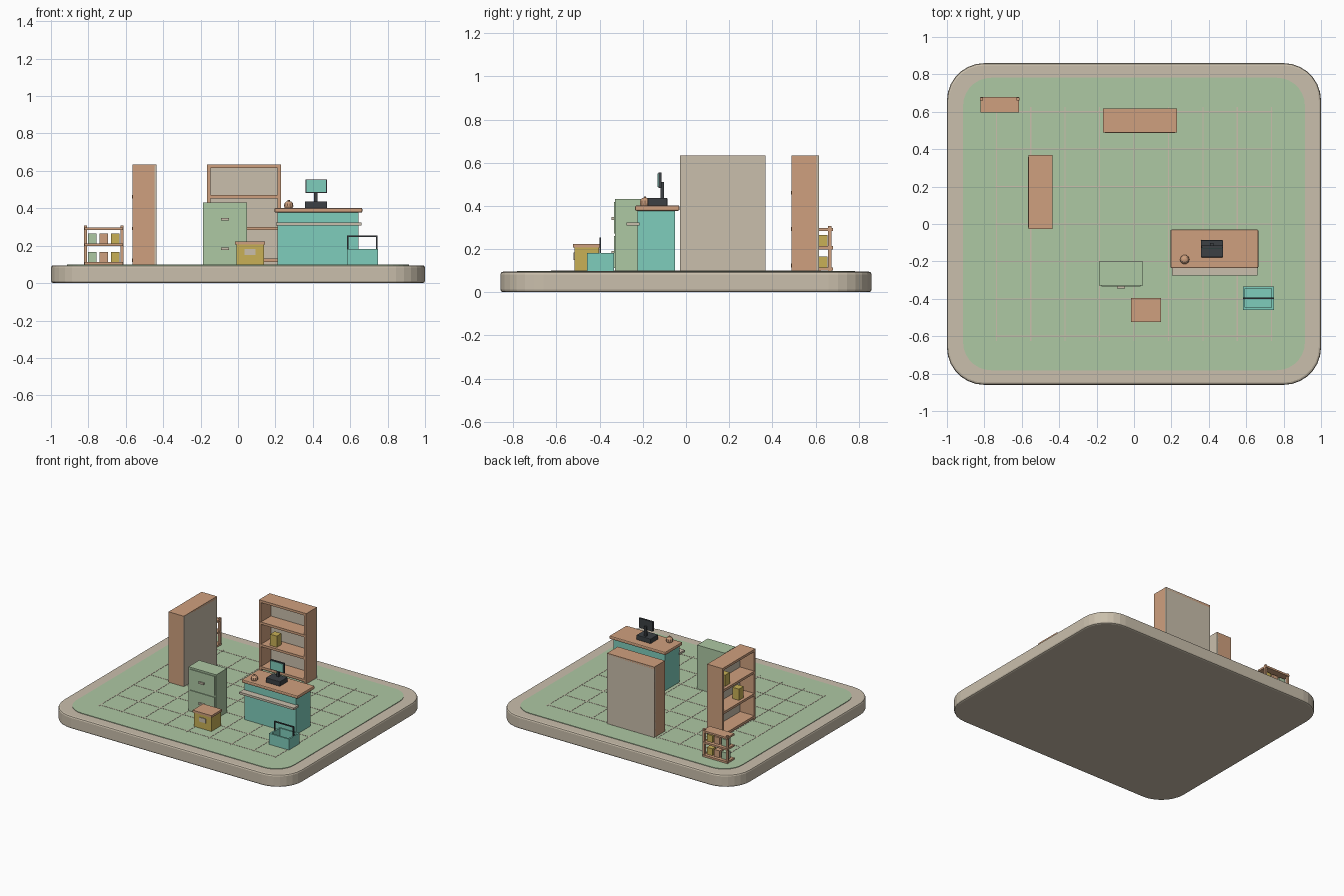
import bpy, bmesh, math

if "Cube" in bpy.data.objects:
    bpy.data.objects.remove(bpy.data.objects["Cube"])

# ---------- colours ----------
def lin(c):
    c /= 255
    return c / 12.92 if c <= 0.04045 else ((c + 0.055) / 1.055) ** 2.4

def mat(name, r, g, b):
    m = bpy.data.materials.new(name)
    m.diffuse_color = (lin(r), lin(g), lin(b), 1)
    m.use_nodes = True
    m.node_tree.nodes["Principled BSDF"].inputs["Base Color"].default_value = m.diffuse_color
    return m

TAN = mat("warm_tan", 202, 191, 172)
GREEN = mat("sage_green", 174, 200, 164)
WOOD = mat("orange_wood", 207, 160, 126)
TEAL = mat("teal", 127, 205, 188)
YELLOW = mat("mustard", 200, 176, 86)
DARK = mat("charcoal", 60, 64, 68)

# ---------- helpers ----------
def finish(bm, name, m, bevel=0, seg=2):
    bmesh.ops.recalc_face_normals(bm, faces=bm.faces)
    me = bpy.data.meshes.new(name)
    bm.to_mesh(me)
    bm.free()
    me.materials.append(m)
    ob = bpy.data.objects.new(name, me)
    bpy.context.collection.objects.link(ob)
    if bevel:
        b = ob.modifiers.new("bevel", "BEVEL")
        b.width, b.segments = bevel, seg
        b.limit_method, b.angle_limit = "ANGLE", math.radians(50)
    return ob

def box(name, x0, x1, y0, y1, z0, z1, m, bevel=0):
    bm = bmesh.new()
    bmesh.ops.create_cube(bm, size=1)
    for v in bm.verts:
        v.co = (x0 + (v.co.x + .5) * (x1 - x0), y0 + (v.co.y + .5) * (y1 - y0),
                z0 + (v.co.z + .5) * (z1 - z0))
    return finish(bm, name, m, bevel)

def rounded_slab(name, hx, hy, r, z0, z1, m, bevel=0, n=7):
    bm = bmesh.new()
    pts = []
    for k, (sx, sy) in enumerate([(1, 1), (-1, 1), (-1, -1), (1, -1)]):
        for i in range(n + 1):
            a = math.pi / 2 * (k + i / n)
            pts.append((sx * (hx - r) + r * math.cos(a), sy * (hy - r) + r * math.sin(a), z0))
    f = bm.faces.new([bm.verts.new(p) for p in pts])
    top = bmesh.ops.extrude_face_region(bm, geom=[f])["geom"]
    for v in top:
        if isinstance(v, bmesh.types.BMVert):
            v.co.z = z1
    return finish(bm, name, m, bevel)

def lathe(name, cx, cy, prof, m, n=12):
    bm = bmesh.new()
    vs = [bm.verts.new((r, 0, z)) for r, z in prof]
    es = [bm.edges.new(p) for p in zip(vs, vs[1:])]
    bmesh.ops.spin(bm, geom=vs + es, cent=(0, 0, 0), axis=(0, 0, 1),
                   angle=2 * math.pi, steps=n)
    bmesh.ops.remove_doubles(bm, verts=bm.verts, dist=1e-5)
    bmesh.ops.translate(bm, verts=bm.verts, vec=(cx, cy, 0))
    return finish(bm, name, m)

# ---------- floor ----------
rounded_slab("base_slab", 1, .86, .2, 0, .095, TAN, .012)
rounded_slab("floor_mat", .914, .782, .15, .09, .099, GREEN)
for i in range(9):
    x = (i - 4) * .184
    box("floor_line_y", x - .003, x + .003, -.625, .625, .097, .1005, TAN)
for i in range(7):
    y = (i - 3) * .2
    box("floor_line_x", -.74, .74, y - .003, y + .003, .097, .1004, TAN)

# ---------- tall bookshelves ----------
def bookshelf(cx, cy, turn, books):
    w, d = .198, .064
    parts = [box("shelf_back", -w, w, d - .012, d, .099, .63, TAN)]
    for s in (-1, 1):
        a, b = sorted((s * w, s * (w - .018)))
        parts.append(box("shelf_side", a, b, -d, d - .004, .099, .632, WOOD))
    parts.append(box("shelf_top", -w, w, -d, d, .615, .633, WOOD))
    for z in (.114, .283, .452):
        parts.append(box("shelf_board", -w + .01, w - .01, -d - .003, d - .01, z, z + .018, WOOD))
    for bx, z in books:
        parts.append(box("shelf_book", bx - .028, bx + .028, -.045, .01, z, z + .085, YELLOW))
    for p in parts:
        p.location = (cx, cy, 0)
        p.rotation_euler.z = turn

bookshelf(.032, .553, 0, [(-.09, .301)])
bookshelf(-.499, .17, -math.pi / 2, [(-.11, .47), (.055, .301)])

# ---------- counter ----------
box("counter_body", .21, .645, -.225, -.05, .099, .38, TEAL)
box("counter_top", .195, .665, -.236, -.03, .377, .402, WOOD, .007)
box("counter_ledge", .203, .66, -.275, -.215, .308, .324, TAN)

# till with screen
box("till_base", .357, .476, -.178, -.086, .4, .437, DARK, .004)
box("till_pole", .407, .424, -.118, -.102, .43, .51, DARK)
box("till_screen", .36, .475, -.128, -.114, .482, .555, DARK)
box("till_display", .365, .47, -.131, -.127, .487, .55, TEAL)

# counter bell
lathe("counter_bell", .271, -.19,
      [(0, .401), (.021, .401), (.025, .412), (.023, .426), (.015, .435),
       (.006, .438), (.006, .444), (0, .444)], WOOD, 10)

# ---------- filing cabinet ----------
box("cabinet_body", -.186, .047, -.328, -.2, .099, .432, GREEN)
for z in (.112, .271):
    box("cabinet_drawer", -.174, .035, -.334, -.32, z, z + .148, GREEN)
for z in (.176, .335):
    box("cabinet_handle", -.091, -.049, -.345, -.33, z, z + .014, TAN)

# ---------- mustard box ----------
box("storage_box", -.008, .138, -.516, -.402, .099, .21, YELLOW)
box("storage_lid", -.015, .144, -.523, -.396, .207, .223, WOOD)
box("storage_label", .036, .094, -.521, -.514, .15, .183, TAN)

# ---------- shopping basket ----------
bx0, bx1, by0, by1 = .582, .748, -.459, -.334
box("basket_floor", bx0 + .005, bx1 - .005, by0 + .005, by1 - .005, .099, .112, TEAL)
for y in (by0, by1 - .012):
    box("basket_long_wall", bx0, bx1, y, y + .012, .099, .182, TEAL)
for x in (bx0, bx1 - .012):
    box("basket_short_wall", x, x + .012, by0 + .012, by1 - .012, .099, .182, TEAL)
for x in (.583, .739):
    box("basket_handle_post", x, x + .008, -.401, -.393, .17, .253, DARK)
box("basket_handle_bar", .583, .747, -.401, -.393, .246, .254, DARK)

# ---------- small display rack ----------
rx, y0, y1 = -.718, .595, .68
for z in (.1, .199, .284):
    box("rack_shelf", rx - .104, rx + .104, y0, y1, z, z + .014, WOOD)
for s in (-1, 1):
    x = rx + s * .098
    box("rack_post", x - .008, x + .008, .659, .675, .099, .307, WOOD)
for z in (.114, .213):
    for i, m in enumerate((GREEN, WOOD, YELLOW)):
        x = rx + (i - 1) * .061
        box("rack_goods", x - .023, x + .023, .61, .656, z, z + .052, m)
